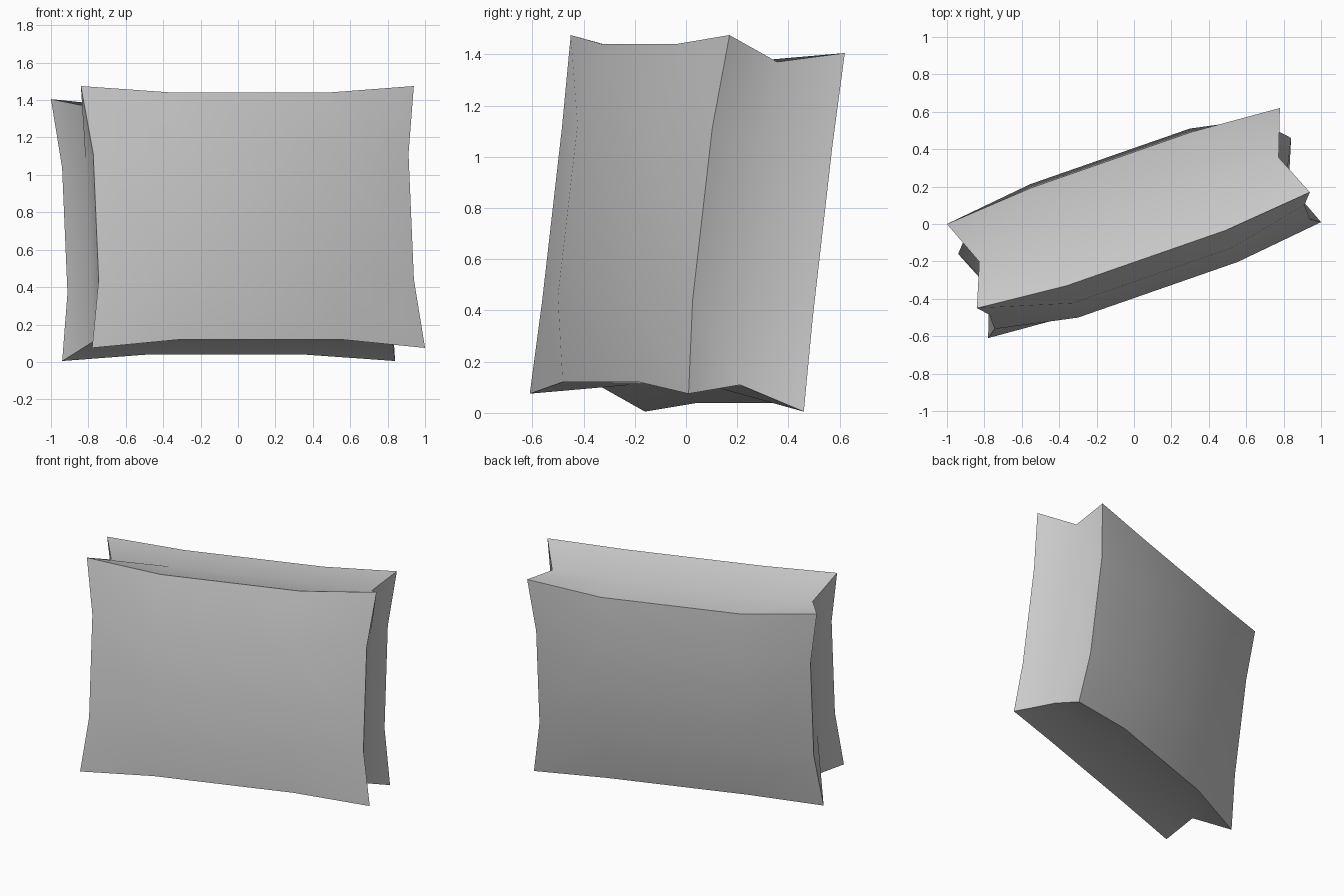
import bpy, bmesh
from mathutils import Vector

cube = bpy.data.objects.get("Cube")
if cube:
    bpy.data.objects.remove(cube, do_unlink=True)

# Tilted cushion frame: front top right corner and three edge vectors
origin = Vector((-0.84, -0.45, 1.475))
across = Vector((1.78, 0.62, 0.0))
down = Vector((0.06, -0.16, -1.4))
deep = Vector((-0.16, 0.45, -0.07))
steps = (0.0, 0.26, 0.74, 1.0)


def cushion_point(i, j, k):
    """Point on the cushion: padded faces bulge, edges and side panels pull in."""
    p = origin + across * steps[i] + down * steps[j] + deep * (k / 2)
    inner_i, inner_j = i in (1, 2), j in (1, 2)
    if not inner_i:
        inset = 0.095 if k == 1 else (0.05 if inner_j else 0.0)
        p += across.normalized() * inset * (1 if i == 0 else -1)
    if not inner_j:
        inset = 0.07 if k == 1 else (0.04 if inner_i else 0.0)
        p += down.normalized() * inset * (1 if j == 0 else -1)
    if k != 1:
        bulge = 0.0
        if inner_i and inner_j:
            bulge = 0.1
        elif inner_i:
            bulge = 0.04
        elif inner_j:
            bulge = 0.01
        p += deep.normalized() * bulge * (k - 1)
    return p


bm = bmesh.new()
verts = {}


def vert(key):
    if key not in verts:
        verts[key] = bm.verts.new(cushion_point(*key))
    return verts[key]


def panel(n, m, place):
    """Grid of quads laid over one side of the cushion."""
    for a in range(n):
        for b in range(m):
            ring = ((a, b), (a + 1, b), (a + 1, b + 1), (a, b + 1))
            bm.faces.new([vert(place(*c)) for c in ring])


for k in (0, 2):                                     # front and back
    panel(3, 3, lambda a, b: (a, b, k))
for end in (0, 3):                                   # top, bottom and both ends
    panel(3, 2, lambda a, b: (a, end, b))
    panel(3, 2, lambda a, b: (end, a, b))
bmesh.ops.recalc_face_normals(bm, faces=bm.faces)

mesh = bpy.data.meshes.new("cushion")
bm.to_mesh(mesh)
bm.free()
cushion = bpy.data.objects.new("cushion", mesh)
bpy.context.collection.objects.link(cushion)

# Plain grey fabric
color = (0.6, 0.6, 0.6, 1.0)
fabric = bpy.data.materials.new("grey fabric")
fabric.use_nodes = True
fabric.diffuse_color = color
fabric.node_tree.nodes["Principled BSDF"].inputs["Base Color"].default_value = color
mesh.materials.append(fabric)

# Soft padding with crisp seams
bpy.ops.object.select_all(action='DESELECT')
cushion.select_set(True)
bpy.context.view_layer.objects.active = cushion
bpy.ops.object.shade_smooth_by_angle(angle=0.61)
